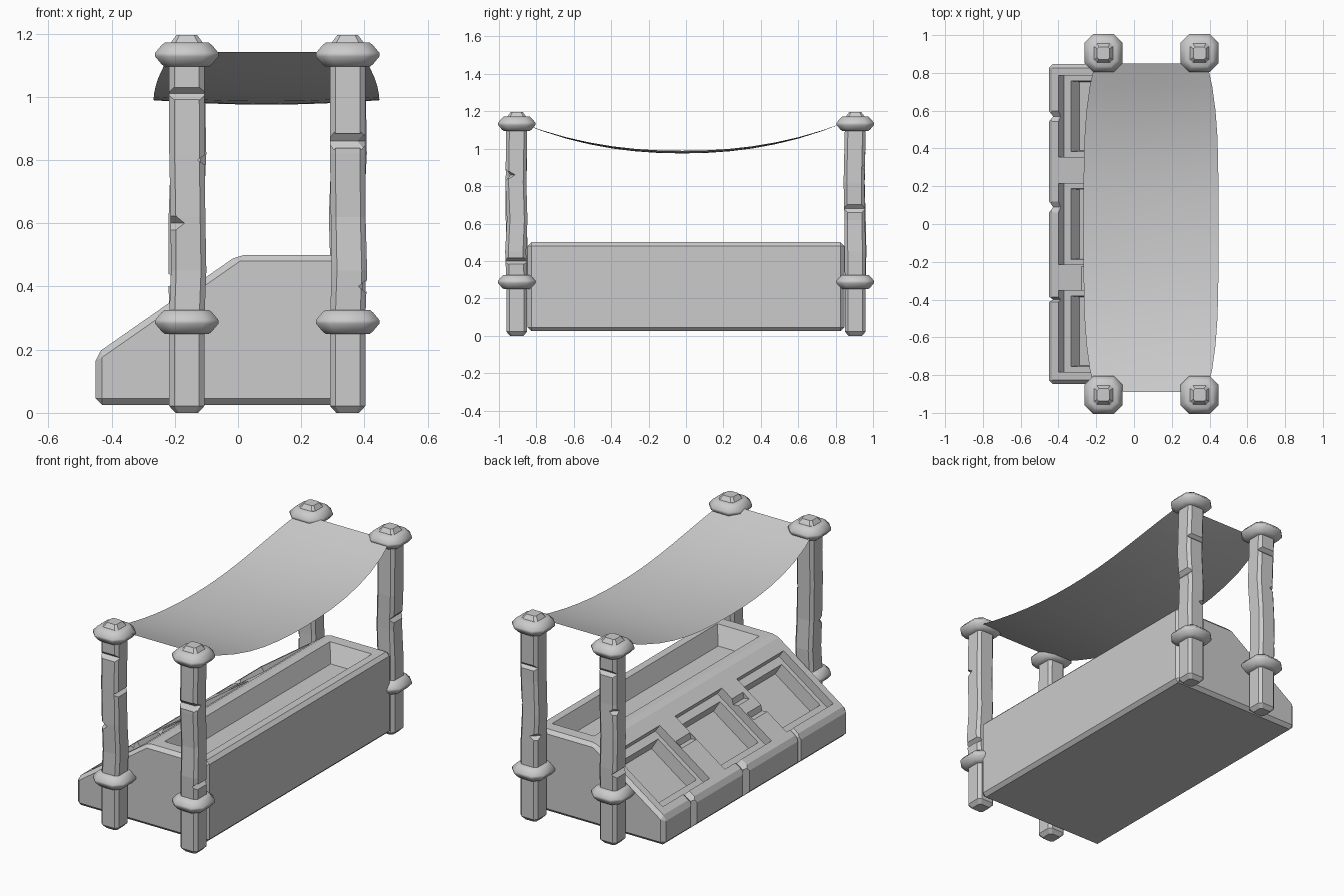
import bpy, bmesh, math, random
from mathutils import Vector as V

if "Cube" in bpy.data.objects:
    bpy.data.objects.remove(bpy.data.objects["Cube"])

random.seed(4)
X, Y, Z = V((1, 0, 0)), V((0, 1, 0)), V((0, 0, 1))


def loft(name, rings):
    """Closed solid through a list of equal-sized point rings."""
    bm = bmesh.new()
    vs = [[bm.verts.new(p) for p in r] for r in rings]
    n = len(rings[0])
    for a, b in zip(vs, vs[1:]):
        for i in range(n):
            j = (i + 1) % n
            bm.faces.new((a[i], a[j], b[j], b[i]))
    bm.faces.new(vs[0][::-1])
    bm.faces.new(vs[-1])
    bmesh.ops.recalc_face_normals(bm, faces=bm.faces)
    me = bpy.data.meshes.new(name)
    bm.to_mesh(me)
    bm.free()
    ob = bpy.data.objects.new(name, me)
    bpy.context.collection.objects.link(ob)
    return ob


def apply_mod(ob, mod):
    bpy.context.view_layer.objects.active = ob
    bpy.ops.object.modifier_apply(modifier=mod.name)


def cut(ob, cutter):
    m = ob.modifiers.new("cut", "BOOLEAN")
    m.operation, m.solver, m.object = "DIFFERENCE", "EXACT", cutter
    apply_mod(ob, m)
    bpy.data.objects.remove(cutter)


def groove(ob, c, axis, across, deep, length, h, d):
    """V groove centred on a surface point, running along axis."""
    c = V(c)
    ends = [c - axis * length / 2, c + axis * length / 2]
    cut(ob, loft("cutter", [[e + across * h, e + deep * d, e - across * h, e - deep * d] for e in ends]))


def rect(o, u, v, n, hu, hv, d):
    return [o + u * a * hu + v * b * hv + n * d for a, b in ((-1, -1), (1, -1), (1, 1), (-1, 1))]


def octagon(x, y, z, r, c):
    k = r - c
    return [V((x + a, y + b, z)) for a, b in
            ((r, -k), (r, k), (k, r), (-k, r), (-r, k), (-r, -k), (-k, -r), (k, -r))]


# Stall body: chamfered profile run along y
profile = [(-.45, .025), (-.45, .186), (0, .5), (.395, .5), (.395, .025)]
body = loft("stall_body", [[V((x, y, z)) for x, z in profile] for y in (-.847, .847)])
bev = body.modifiers.new("bevel", "BEVEL")
bev.width, bev.segments, bev.limit_method = .02, 1, "NONE"
apply_mod(body, bev)

# Long tray in the flat top
o = V((.195, 0, .5))
cut(body, loft("cutter", [rect(o, X, Y, Z, a, b, d) for a, b, d in
                          ((.15, .775, .02), (.135, .76, 0), (.095, .71, -.10))]))

# Three stepped display bins in the slope
u = V((.82, 0, .572)).normalized()
n = V((-u.z, 0, u.x))
mid = V((-.24, 0, .186 + .21 * .698))
for y in (-.568, 0, .57):
    o = mid + Y * y
    cut(body, loft("cutter", [rect(o, u, Y, n, a, b, d) for a, b, d in
                              ((.195, .215, .03), (.195, .215, -.05), (.15, .187, -.05), (.145, .182, -.125))]))

# Worn grooves over the front lip and dividers
for y, h in ((.57, .028), (.09, .03), (-.40, .014)):
    groove(body, (-.45, y, .12), Z, Y, X, .26, h, .022)
    groove(body, V((-.43, y, .2)), u, Y, n, .10, h, .02)
for y, t in ((.285, .05), (-.29, -.02), (-.25, .09)):
    groove(body, mid + Y * y + u * t, Y, u, n, .13, .025, .022)

# Posts with collars and wear: face chips and corner chips (side, height, half height)
wear = {
    "front_left": (-.162, -.905, [((0, -1), 1.01, .02), ((-1, -1), .6, .025), ((1, 0), .8, .015)]),
    "front_right": (.347, -.905, [((0, -1), .86, .028), ((1, 0), .40, .018), ((1, -1), .86, .02)]),
    "back_right": (.347, .905, [((1, 0), .68, .024), ((0, 1), .9, .02), ((-1, 1), .5, .02)]),
    "back_left": (-.162, .905, [((-1, 0), .42, .02), ((-1, 1), .78, .025), ((0, 1), 1.0, .02)]),
}
for name, (x, y, chips) in wear.items():
    rings = []
    for z, r in ((0, .036), (.022, .056), (.3, .056), (.45, .056), (.62, .055), (.82, .056),
                 (1.1, .056), (1.172, .05), (1.195, .033)):
        j = .007 if .4 < z < .9 else 0
        rings.append(octagon(x + random.uniform(-j, j), y + random.uniform(-j, j), z, r, .3 * r))
    post = loft(name + "_post", rings)
    for side, z, h in chips:
        s = V((side[0], side[1], 0)).normalized()
        reach = .056 if 0 in side else .068
        groove(post, V((x, y, z)) + s * reach, s.cross(Z), Z, s, .2, h, .022)
    for level, zc in (("lower", .288), ("upper", 1.133)):
        collar = loft(f"{name}_{level}_collar", [octagon(x, y, zc + dz, r, .45 * r) for dz, r in
                      ((-.038, .07), (-.03, .08), (-.006, .1), (.006, .1), (.03, .08), (.038, .07))])
        collar.data.shade_smooth()

# Sagging cloth canopy
bm = bmesh.new()
NX, NY = 6, 14
grid = []
for j in range(NY + 1):
    t = -1 + 2 * j / NY
    half = .357 - .06 * t ** 4
    row = []
    for i in range(NX + 1):
        s = -1 + 2 * i / NX
        z = .989 + .152 * abs(t) ** 2.2 - .014 * (1 - s * s) * (1 - t * t)
        row.append(bm.verts.new((.09 + half * s, -.02 + .87 * t, z)))
    grid.append(row)
for a, b in zip(grid, grid[1:]):
    for i in range(NX):
        bm.faces.new((a[i], a[i + 1], b[i + 1], b[i]))
me = bpy.data.meshes.new("cloth_canopy")
bm.to_mesh(me)
bm.free()
me.shade_smooth()
bpy.context.collection.objects.link(bpy.data.objects.new("cloth_canopy", me))
